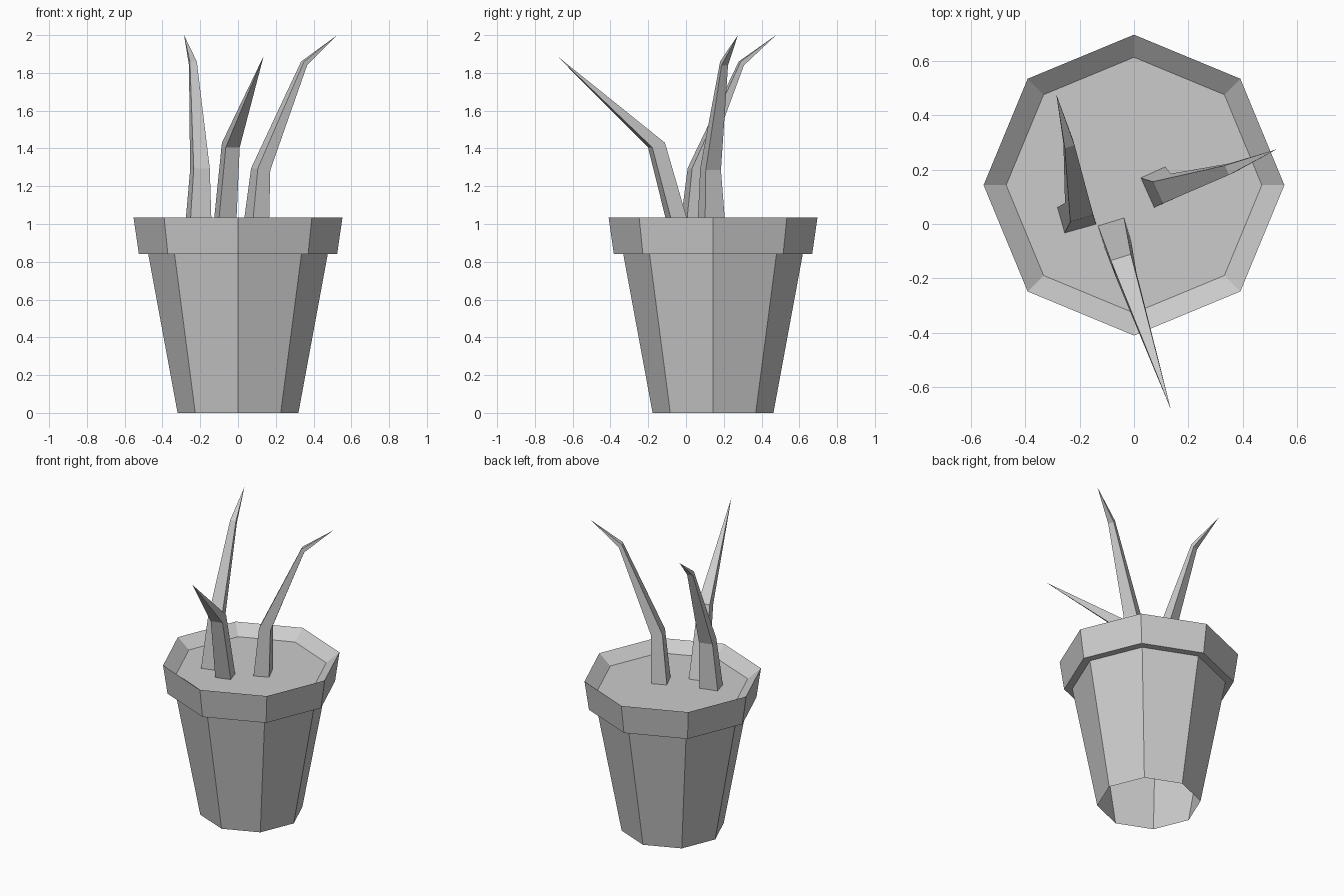
import bpy, bmesh
from math import cos, sin, tau, radians

if "Cube" in bpy.data.objects:
    bpy.data.objects.remove(bpy.data.objects["Cube"])


def finish(name, bm):
    bmesh.ops.recalc_face_normals(bm, faces=bm.faces)
    mesh = bpy.data.meshes.new(name)
    bm.to_mesh(mesh)
    bm.free()
    obj = bpy.data.objects.new(name, mesh)
    bpy.context.collection.objects.link(obj)
    return obj


def bridge(bm, rings):
    for a, b in zip(rings, rings[1:]):
        n = len(a)
        for i in range(n):
            j = (i + 1) % n
            bm.faces.new((a[i], a[j], b[j], b[i]))


SOIL_Z = 0.97


def plant_pot(name, cy, profile, sides=8):
    bm = bmesh.new()
    rings = [[bm.verts.new((r * cos(tau * i / sides), cy + r * sin(tau * i / sides), z))
              for i in range(sides)] for r, z in profile]
    bridge(bm, rings)
    bm.faces.new(rings[-1])  # soil surface; the underside stays open
    return finish(name, bm)


def leaf(name, origin, angle, sections, tip):
    """Four-sided bent spike. Local x points outward, y to the left.
    Section: inner x, outer x, y centre, half width, inner z, outer z."""
    c, s = cos(radians(angle)), sin(radians(angle))

    def place(x, y, z):
        return bm.verts.new((origin[0] + c * x - s * y, origin[1] + s * x + c * y, z))

    bm = bmesh.new()
    rings = []
    for xi, xo, y, w, zi, zo in sections:
        rings.append([place(xi, y + w, zi), place(xi, y - w, zi),
                      place(xo, y - w, zo), place(xo, y + w, zo)])
    bridge(bm, rings)
    top, end = rings[-1], place(*tip)
    for i in range(4):
        bm.faces.new((top[i], top[(i + 1) % 4], end))
    return finish(name, bm)


# Octagonal pot with stepped rim and sunken soil
plant_pot("pot", 0.143, [(0.32, 0), (0.475, 0.84), (0.525, 0.84),
                         (0.553, 1.035), (0.47, SOIL_Z)])

# Two identical tall leaves, turned about the pot
tall = [(0, 0.098, 0, 0.06, SOIL_Z, SOIL_Z),
        (0.034, 0.106, -0.015, 0.044, 1.295, 1.285),
        (0.300, 0.318, -0.044, 0.019, 1.86, 1.84)]
for name, origin, angle in (("right_leaf", (0.05, 0.115), 24.2),
                            ("left_leaf", (-0.197, -0.0165), 105.8)):
    leaf(name, origin, angle, tall, (0.499, -0.049, 2.0))

# Front leaf with a single bend
leaf("front_leaf", (-0.0845, 0.0075), -73,
     [(0, 0.09, 0, 0.05, SOIL_Z, SOIL_Z),
      (0.135, 0.205, -0.0035, 0.0385, 1.43, 1.405)],
     (0.725, 0.009, 1.89))
